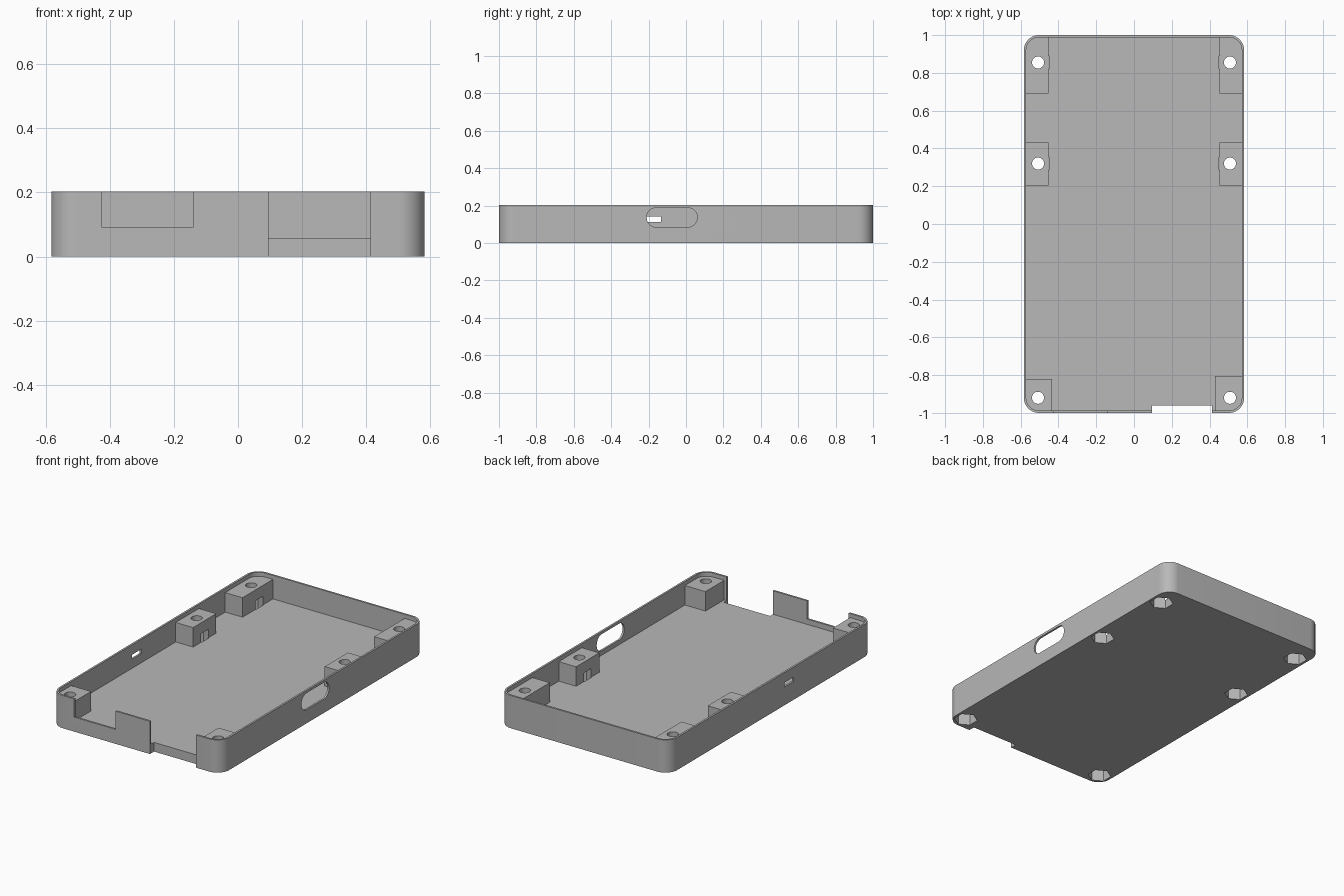
import bpy
import bmesh
from math import cos, sin, pi, radians

if "Cube" in bpy.data.objects:
    bpy.data.objects.remove(bpy.data.objects["Cube"], do_unlink=True)

HALF_X, HALF_Y, HEIGHT = 0.583, 1.0, 0.203
WALL, FLOOR, POST_TOP, NUT_TOP = 0.012, 0.057, 0.178, 0.11
CORNER = 0.08
HOLE_X, HOLE_R, NUT_R = 0.508, 0.032, 0.068

grey = bpy.data.materials.new("plain grey")
grey.use_nodes = True
colour = (0.48, 0.48, 0.48, 1)
grey.diffuse_color = colour
grey.node_tree.nodes["Principled BSDF"].inputs["Base Color"].default_value = colour


def prism(name, outline, low, high, axis="z"):
    """Extrude a 2D outline along z (outline is x, y) or x (outline is y, z)."""
    place = (lambda a, b, h: (a, b, h)) if axis == "z" else (lambda a, b, h: (h, a, b))
    bm = bmesh.new()
    face = bm.faces.new([bm.verts.new(place(a, b, low)) for a, b in outline])
    top = bmesh.ops.extrude_face_region(bm, geom=[face])["geom"]
    offset = place(0, 0, high - low)
    bmesh.ops.translate(bm, vec=offset, verts=[v for v in top if isinstance(v, bmesh.types.BMVert)])
    bmesh.ops.recalc_face_normals(bm, faces=bm.faces)
    mesh = bpy.data.meshes.new(name)
    bm.to_mesh(mesh)
    bm.free()
    mesh.materials.append(grey)
    obj = bpy.data.objects.new(name, mesh)
    bpy.context.collection.objects.link(obj)
    return obj


def rounded(a0, a1, b0, b1, r, steps=10):
    centres = [(a1 - r, b1 - r), (a0 + r, b1 - r), (a0 + r, b0 + r), (a1 - r, b0 + r)]
    return [(ca + r * cos((q + i / steps) * pi / 2), cb + r * sin((q + i / steps) * pi / 2))
            for q, (ca, cb) in enumerate(centres) for i in range(steps + 1)]


def polygon(x, y, r, sides):
    turn = pi / 2 if sides == 6 else 0
    return [(x + r * cos(turn + 2 * pi * i / sides), y + r * sin(turn + 2 * pi * i / sides))
            for i in range(sides)]


def box(name, x0, x1, y0, y1, z0, z1):
    return prism(name, [(x0, y0), (x1, y0), (x1, y1), (x0, y1)], z0, z1)


def carve(target, cutters):
    """Cut every cutter out of the target, then discard the cutters."""
    for cutter in cutters:
        cutter.hide_render = True
        mod = target.modifiers.new("cut", "BOOLEAN")
        mod.operation, mod.solver, mod.object = "DIFFERENCE", "EXACT", cutter
    bpy.context.view_layer.update()
    graph = bpy.context.evaluated_depsgraph_get()
    mesh = bpy.data.meshes.new_from_object(target.evaluated_get(graph))
    target.modifiers.clear()
    target.data = mesh
    for cutter in cutters:
        bpy.data.objects.remove(cutter, do_unlink=True)


# Cavity, with screw posts left standing inside it
inner_x, inner_y = HALF_X - WALL, HALF_Y - WALL
cavity = prism("cavity", rounded(-inner_x, inner_x, -inner_y, inner_y, CORNER - WALL), FLOOR, 0.3)
posts = []
for side in (-1, 1):
    front_reach, front_end = (0.435, -0.82) if side < 0 else (0.43, -0.805)
    for reach, y0, y1 in ((front_reach, -1.1, front_end), (0.452, 0.205, 0.432), (0.452, 0.69, 1.1)):
        x0, x1 = sorted((side * reach, side * 0.7))
        posts.append(box("post", x0, x1, y0, y1, -0.1, POST_TOP))
carve(cavity, posts)

# Tray body
tray = prism("case_tray", rounded(-HALF_X, HALF_X, -HALF_Y, HALF_Y, CORNER), 0, HEIGHT)
carve(tray, [cavity])

# Front notches, side window and narrow side slot
openings = [
    box("low_notch", 0.095, 0.413, -1.1, -0.96, -0.1, 0.3),
    box("high_notch", -0.425, -0.14, -1.1, -0.98, 0.09, 0.3),
    prism("side_window", rounded(-0.21, 0.06, 0.085, 0.188, 0.05), 0.54, 0.7, "x"),
    box("side_slot", -0.7, -0.54, -0.222, -0.133, 0.113, 0.141),
]
# Screw holes, with hexagonal nut pockets from below
for x in (-HOLE_X, HOLE_X):
    for y in (-0.92, 0.32, 0.855):
        openings.append(prism("screw_hole", polygon(x, y, HOLE_R, 32), -0.1, 0.3))
        openings.append(prism("nut_pocket", polygon(x, y, NUT_R, 6), -0.1, NUT_TOP))
carve(tray, openings)

bpy.ops.object.select_all(action="DESELECT")
tray.select_set(True)
bpy.context.view_layer.objects.active = tray
bpy.ops.object.shade_smooth_by_angle(angle=radians(30))
